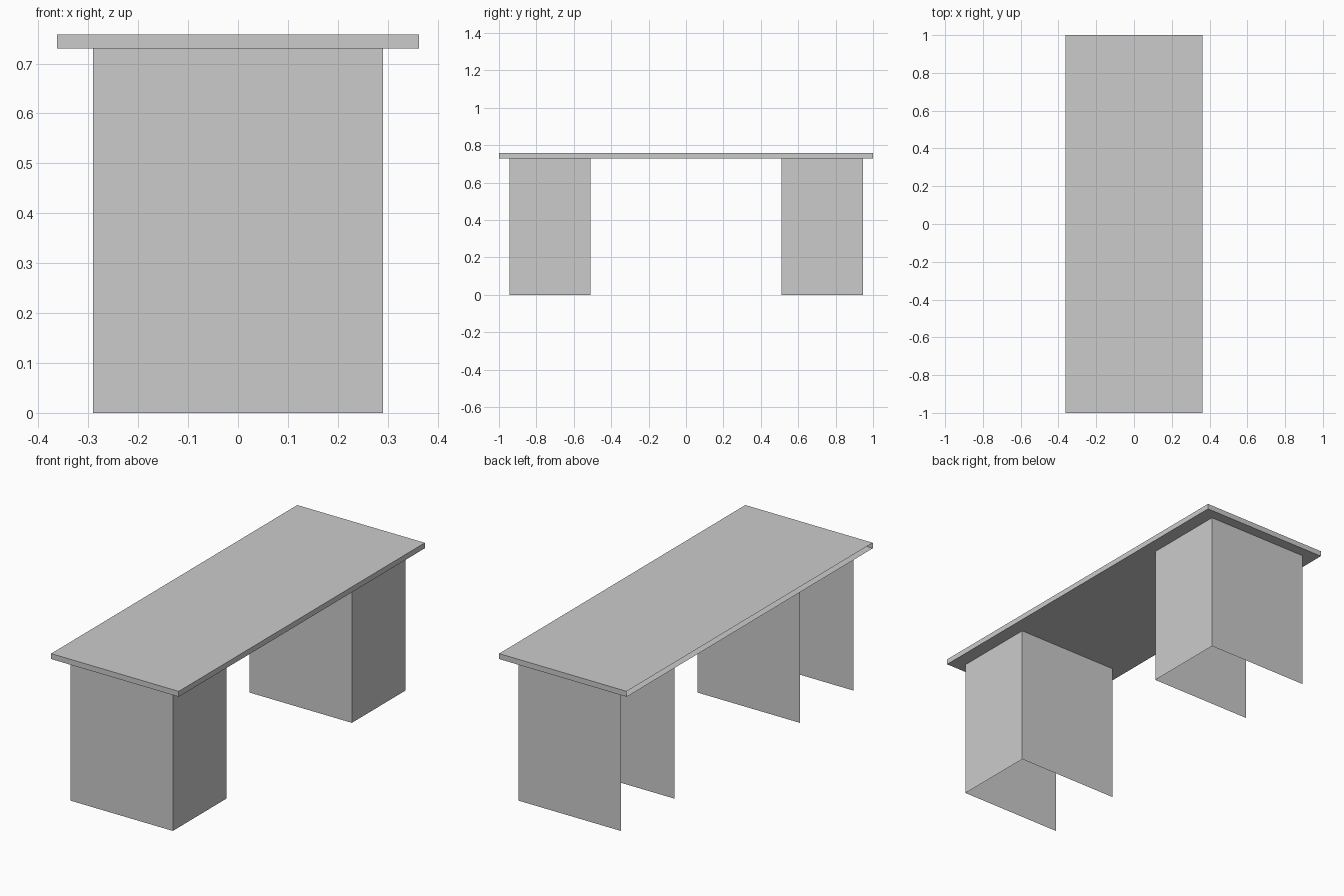
import bpy
import bmesh

if "Cube" in bpy.data.objects:
    bpy.data.objects.remove(bpy.data.objects["Cube"])

grey = bpy.data.materials.new("plain grey")
grey.diffuse_color = (0.6, 0.6, 0.6, 1.0)
grey.use_nodes = True
grey.node_tree.nodes["Principled BSDF"].inputs["Base Color"].default_value = grey.diffuse_color


def open_box(name, lo, hi, open_sides):
    """Box from corner lo to corner hi, leaving out the faces on the open sides."""
    bm = bmesh.new()
    bmesh.ops.create_cube(bm, size=1.0)
    bm.normal_update()
    gone = [f for f in bm.faces
            if any((f.normal[axis] * sign) > 0.9 for axis, sign in open_sides)]
    bmesh.ops.delete(bm, geom=gone, context='FACES')
    for v in bm.verts:
        v.co = [(a + b) / 2 + c * (b - a) for a, b, c in zip(lo, hi, v.co)]
    mesh = bpy.data.meshes.new(name)
    bm.to_mesh(mesh)
    bm.free()
    mesh.materials.append(grey)
    obj = bpy.data.objects.new(name, mesh)
    bpy.context.collection.objects.link(obj)
    return obj


LEG_TOP = 0.73

# Desk top: thin slab, hollow along its -x edge
open_box("desk_top", (-0.363, -1.0, LEG_TOP), (0.363, 1.0, 0.758), [(0, -1)])

# Pedestals: thin U-shaped panels, open at -x, top and bottom
for name, y0, y1 in (("front_pedestal", -0.945, -0.51),
                     ("back_pedestal", 0.51, 0.945)):
    open_box(name, (-0.291, y0, 0.0), (0.291, y1, LEG_TOP),
             [(0, -1), (2, 1), (2, -1)])
